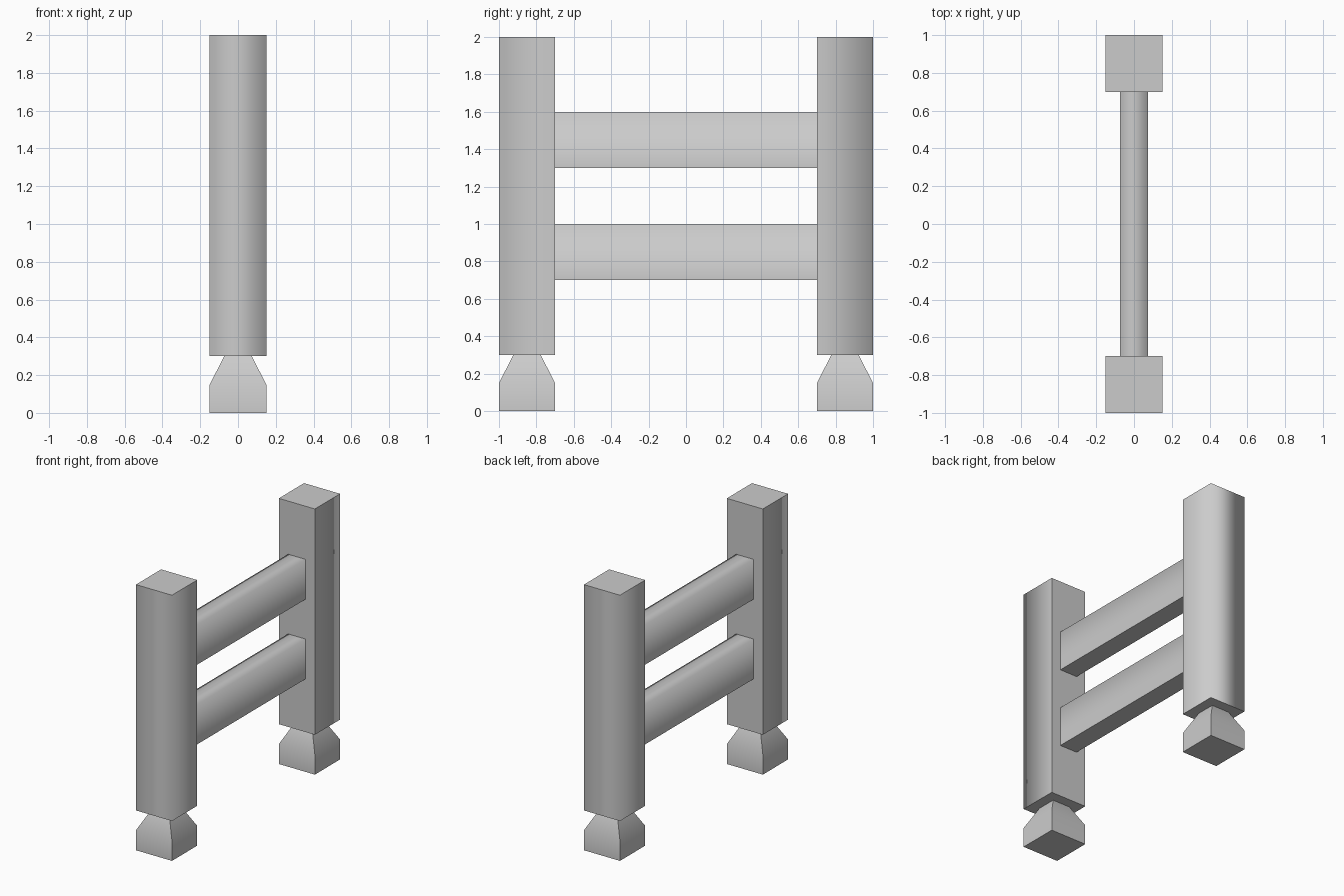
import bpy, bmesh

if "Cube" in bpy.data.objects:
    bpy.data.objects.remove(bpy.data.objects["Cube"])

POST = 0.15    # half width of posts and feet
THIN = 0.073   # half width of rails and foot necks


def lofted_block(name, sections, is_soft):
    """Stack of rectangles (cx, cy, half_x, half_y, z); is_soft picks the smooth edges."""
    bm = bmesh.new()
    rings = []
    for cx, cy, hx, hy, z in sections:
        rings.append([bm.verts.new((cx + sx * hx, cy + sy * hy, z))
                      for sx, sy in ((-1, -1), (1, -1), (1, 1), (-1, 1))])
    bm.faces.new(rings[0][::-1])
    bm.faces.new(rings[-1])
    for a, b in zip(rings, rings[1:]):
        for i in range(4):
            j = (i + 1) % 4
            bm.faces.new((a[i], a[j], b[j], b[i]))
    bmesh.ops.recalc_face_normals(bm, faces=bm.faces)
    for f in bm.faces:
        f.smooth = True
    for e in bm.edges:
        e.smooth = is_soft(e.verts[0].co, e.verts[1].co)
    mesh = bpy.data.meshes.new(name)
    bm.to_mesh(mesh)
    bm.free()
    obj = bpy.data.objects.new(name, mesh)
    bpy.context.collection.objects.link(obj)
    return obj


# Posts with softened outer corners, on tapered feet
for label, y in (("front", -0.85), ("back", 0.85)):
    lofted_block(label + "_post",
                 [(0, y, POST, POST, 0.3), (0, y, POST, POST, 2.0)],
                 lambda a, b: abs(a.z - b.z) > 1 and abs(a.y) > 0.9)
    lofted_block(label + "_foot",
                 [(0, y, POST, POST, 0.0), (0, y, POST, POST, 0.15),
                  (0, y, THIN, THIN, 0.3)],
                 lambda a, b: abs(a.z - 0.15) < 0.01 and abs(b.z - 0.15) < 0.01)

# Rails with softened top edges
for label, z in (("lower", 0.7), ("upper", 1.3)):
    lofted_block(label + "_rail",
                 [(0, 0, THIN, 0.7, z), (0, 0, THIN, 0.7, z + 0.3)],
                 lambda a, b, top=z + 0.2: min(a.z, b.z) > top and abs(a.y - b.y) > 1)
